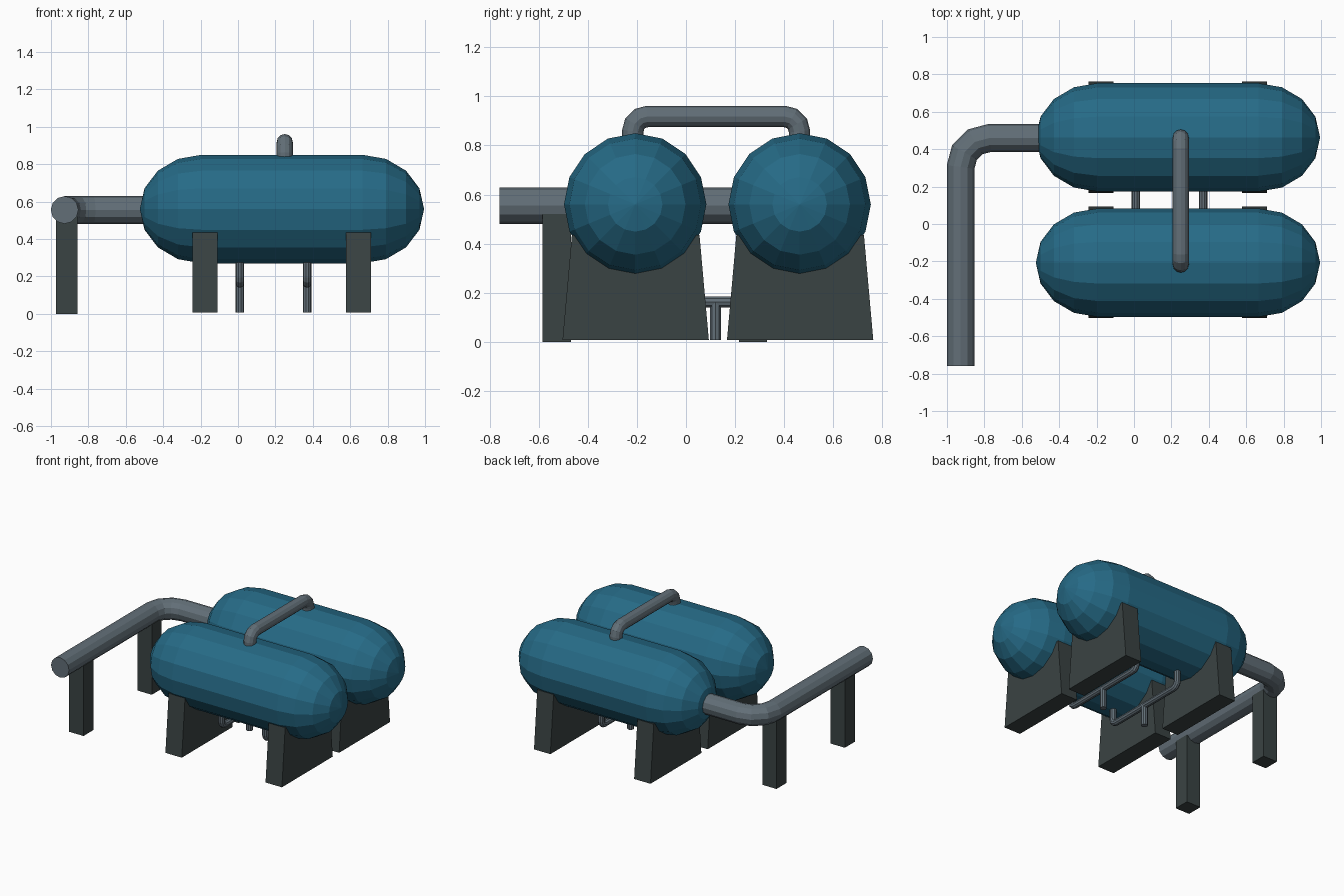
import bpy, bmesh, math
from mathutils import Vector

if "Cube" in bpy.data.objects:
    bpy.data.objects.remove(bpy.data.objects["Cube"])


def material(name, rgb):
    m = bpy.data.materials.new(name)
    m.diffuse_color = (*rgb, 1)
    m.use_nodes = True
    m.node_tree.nodes["Principled BSDF"].inputs["Base Color"].default_value = m.diffuse_color
    return m


BLUE = material("tank blue", (0.019, 0.145, 0.240))
STEEL = material("pipe grey", (0.122, 0.158, 0.185))
DARK = material("support dark grey", (0.042, 0.056, 0.056))


def finish(bm, name, mat):
    bmesh.ops.recalc_face_normals(bm, faces=bm.faces)
    me = bpy.data.meshes.new(name)
    bm.to_mesh(me)
    bm.free()
    me.materials.append(mat)
    ob = bpy.data.objects.new(name, me)
    bpy.context.collection.objects.link(ob)
    return ob


def skin(bm, rings):
    """Join equal rings of vertices with quads."""
    n = len(rings[0])
    for a, b in zip(rings, rings[1:]):
        for i in range(n):
            j = (i + 1) % n
            bm.faces.new((a[i], a[j], b[j], b[i]))


def tank(name, y, z=0.56, r=0.29, x0=-0.195, x1=0.665, cap=0.33, n=16):
    bm = bmesh.new()
    prof = [(x0 - cap * math.cos(k * math.pi / 8), r * math.sin(k * math.pi / 8)) for k in range(1, 5)]
    prof += [(x1 + cap * math.cos(k * math.pi / 8), r * math.sin(k * math.pi / 8)) for k in range(4, 0, -1)]
    rings = [[bm.verts.new((x, y + q * math.sin(2 * math.pi * i / n), z + q * math.cos(2 * math.pi * i / n)))
              for i in range(n)] for x, q in prof]
    skin(bm, rings)
    for ring, x in ((rings[0], x0 - cap), (rings[-1], x1 + cap)):
        tip = bm.verts.new((x, y, z))
        for i in range(n):
            bm.faces.new((ring[i], ring[(i + 1) % n], tip))
    finish(bm, name, BLUE)


def pipe(name, corners, r, bend, normal, n=12, steps=3):
    """Sweep a circle along a flat path with rounded corners."""
    c = [Vector(p) for p in corners]
    normal = Vector(normal)
    pts = [c[0]]
    for a, b, d in zip(c, c[1:], c[2:]):
        u, v = (a - b).normalized(), (d - b).normalized()
        centre = b + (u + v) * bend
        for k in range(steps + 1):
            t = k / steps * math.pi / 2
            pts.append(centre - v * bend * math.cos(t) - u * bend * math.sin(t))
    pts.append(c[-1])
    bm = bmesh.new()
    rings = []
    for i, p in enumerate(pts):
        tin = (p - pts[i - 1]).normalized() if i else (pts[1] - p).normalized()
        tout = (pts[i + 1] - p).normalized() if i < len(pts) - 1 else tin
        t = (tin + tout).normalized()
        side = normal.cross(t) / t.dot(tin)
        rings.append([bm.verts.new(p + r * (math.cos(2 * math.pi * k / n) * normal
                                            + math.sin(2 * math.pi * k / n) * side)) for k in range(n)])
    skin(bm, rings)
    bm.faces.new(rings[0])
    bm.faces.new(rings[-1])
    finish(bm, name, STEEL)


def block(name, x0, x1, y, half_bottom, half_top, z0, z1):
    """Box tapering towards the top along y."""
    bm = bmesh.new()
    rings = [[bm.verts.new((x, y + s * h, z)) for x, s in ((x0, -1), (x1, -1), (x1, 1), (x0, 1))]
             for h, z in ((half_bottom, z0), (half_top, z1))]
    skin(bm, rings)
    bm.faces.new(rings[0])
    bm.faces.new(rings[1])
    finish(bm, name, DARK)


# Tanks and their saddles
for label, y in (("front", -0.207), ("back", 0.463)):
    tank(label + "_tank", y)
    for side, x in (("left", -0.243), ("right", 0.578)):
        block(f"{label}_{side}_saddle", x, x + 0.134, y + 0.002, 0.298, 0.26, 0.008, 0.435)

# Large outlet pipe and its posts
pipe("outlet_pipe", [(-0.927, -0.76, 0.555), (-0.927, 0.46, 0.555), (-0.45, 0.46, 0.555)],
     0.074, 0.155, (0, 0, 1))
for label, y in (("front", -0.527), ("back", 0.273)):
    block(label + "_pipe_post", -0.974, -0.857, y, 0.058, 0.058, 0, 0.52)

# Bridge pipe over the tanks
pipe("bridge_pipe", [(0.25, -0.217, 0.8), (0.25, -0.217, 0.918), (0.25, 0.462, 0.918), (0.25, 0.462, 0.8)],
     0.043, 0.06, (1, 0, 0))

# Drain pipes under the tanks with drops to the ground
for label, x in (("left", 0.01), ("right", 0.37)):
    pipe(label + "_drain_pipe", [(x, -0.207, 0.31), (x, -0.207, 0.162), (x, 0.463, 0.162), (x, 0.463, 0.31)],
         0.023, 0.035, (1, 0, 0), n=10)
    pipe(label + "_drain_drop", [(x, 0.12, 0.008), (x, 0.12, 0.162)], 0.023, 0, (1, 0, 0), n=10)
